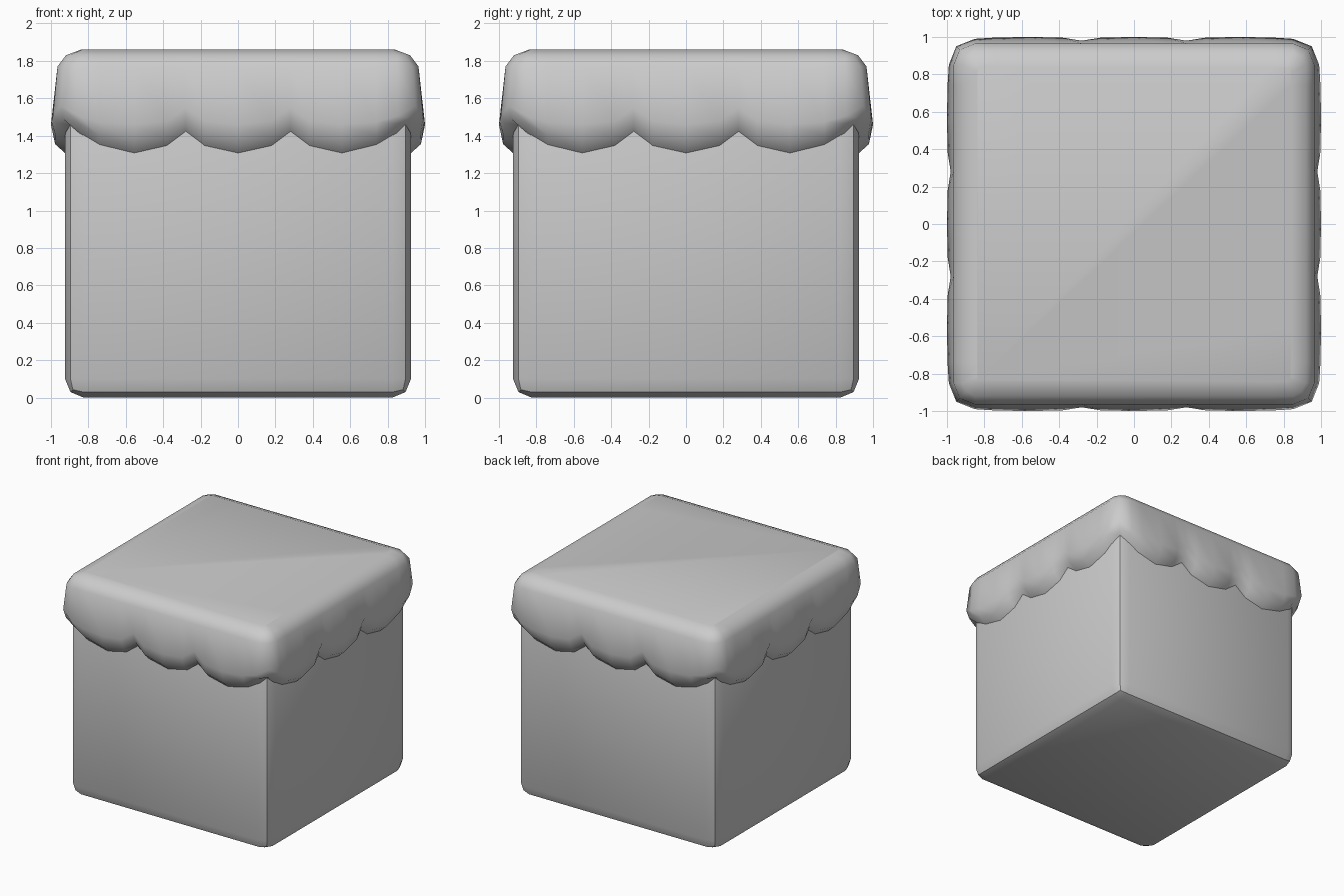
import bpy, bmesh

if "Cube" in bpy.data.objects:
    bpy.data.objects.remove(bpy.data.objects["Cube"])

def finish(bm, name, angle):
    bmesh.ops.recalc_face_normals(bm, faces=bm.faces)
    me = bpy.data.meshes.new(name)
    bm.to_mesh(me)
    bm.free()
    ob = bpy.data.objects.new(name, me)
    bpy.context.collection.objects.link(ob)
    bpy.ops.object.select_all(action='DESELECT')
    ob.select_set(True)
    bpy.context.view_layer.objects.active = ob
    bpy.ops.object.shade_smooth_by_angle(angle=angle)
    return ob

# Block body: box with two-segment rounded edges, top hidden inside the covering
bm = bmesh.new()
bmesh.ops.create_cube(bm, size=1)
for v in bm.verts:
    v.co = (v.co.x * 1.85, v.co.y * 1.85, (v.co.z + 0.5) * 1.75)
bmesh.ops.bevel(bm, geom=bm.edges[:], offset=0.1, segments=2, profile=0.5, affect='EDGES')
finish(bm, "block_body", 0.56)

# Draped covering: (distance along side, hem height, puffiness) for half a side
half = [(0.0, 1.305, 1), (0.18, 1.345, .8), (0.28, 1.42, 0), (0.38, 1.345, .8),
        (0.555, 1.305, 1), (0.74, 1.35, .85), (0.85, 1.415, .5)]
side = [(-u, z, p) for u, z, p in reversed(half[1:])] + half

def column(u, hem, puff):
    # (outward distance, height) rows from top edge down to the hem
    return [(0.84, 1.86), (0.92, 1.83), (0.965, 1.77),
            (0.98 + 0.02 * puff, 1.55 - 0.09 * puff),
            (0.955 + 0.023 * puff, hem + 0.05), (0.922, hem)]

corner = [(0.835, 1.86), (0.895, 1.83), (0.932, 1.77), (0.95, 1.56),
          (0.935, 1.49), (0.895, 1.46)]

bm = bmesh.new()
cols = []
for k in range(4):
    c, s = [(1, 0), (0, 1), (-1, 0), (0, -1)][k]
    def add(x, y, z):
        return bm.verts.new((x * c - y * s, x * s + y * c, z))
    for u, hem, puff in side:
        cols.append([add(max(-0.815, min(0.815, u)) if i == 0 else u, -e, z)
                     for i, (e, z) in enumerate(column(u, hem, puff))])
    cols.append([add(e, -e, z) for e, z in corner])
for a, b in zip(cols, cols[1:] + cols[:1]):
    for i in range(5):
        bm.faces.new((a[i], a[i + 1], b[i + 1], b[i]))
bm.faces.new([col[0] for col in cols])
finish(bm, "scalloped_cover", 1.2)
